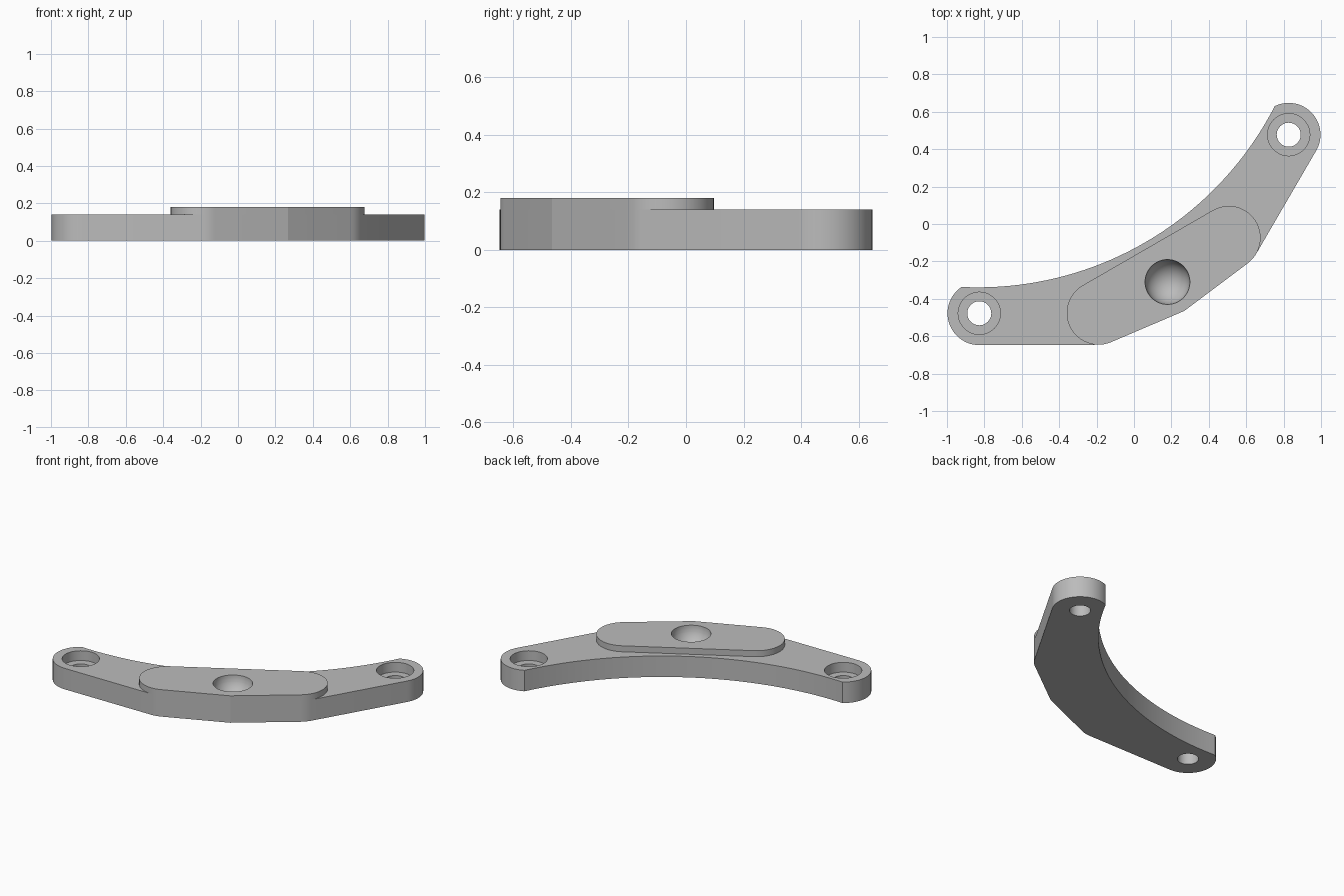
import bpy, bmesh
from math import sin, cos, radians, asin, sqrt
from mathutils import Matrix, Vector

default = bpy.data.objects.get("Cube")
if default:
    bpy.data.objects.remove(default)

TURN = Matrix.Rotation(radians(30), 4, 'Z')
END = (-0.955, 0.0)       # centre of a rounded arm end
PAD = (-0.402, -0.317)    # centre of a rounded pad end
RAD = 0.17
APEX = (0.0, -0.537)
BODY_TOP, PAD_TOP = 0.14, 0.18

grey = bpy.data.materials.new("grey")
grey.use_nodes = True
grey.diffuse_color = (0.5, 0.5, 0.5, 1)
grey.node_tree.nodes["Principled BSDF"].inputs["Base Color"].default_value = (0.5, 0.5, 0.5, 1)


def arc(centre, radius, start, end, steps):
    angles = [radians(start + (end - start) * i / steps) for i in range(steps + 1)]
    return [(centre[0] + radius * cos(a), centre[1] + radius * sin(a)) for a in angles]


def mirrored(points):
    return [(-x, y) for x, y in reversed(points)]


def finish(bm, name):
    bm.transform(TURN)
    bmesh.ops.recalc_face_normals(bm, faces=bm.faces)
    mesh = bpy.data.meshes.new(name)
    bm.to_mesh(mesh)
    bm.free()
    mesh.materials.append(grey)
    obj = bpy.data.objects.new(name, mesh)
    bpy.context.collection.objects.link(obj)
    return obj


def slab(name, outline, low, high):
    bm = bmesh.new()
    face = bm.faces.new([bm.verts.new((x, y, low)) for x, y in outline])
    made = bmesh.ops.extrude_face_region(bm, geom=[face])["geom"]
    verts = [g for g in made if isinstance(g, bmesh.types.BMVert)]
    bmesh.ops.translate(bm, verts=verts, vec=(0, 0, high - low))
    return finish(bm, name)


def drill(name, x, y, radius, low, high):
    return slab(name, arc((x, y), radius, 0, 352.5, 47), low, high)


def cut(obj, cutters):
    bpy.ops.object.select_all(action='DESELECT')
    bpy.context.view_layer.objects.active = obj
    obj.select_set(True)
    for cutter in cutters:
        cutter.hide_render = True
        mod = obj.modifiers.new("cut", 'BOOLEAN')
        mod.operation = 'DIFFERENCE'
        mod.solver = 'EXACT'
        mod.object = cutter
        bpy.ops.object.modifier_apply(modifier=mod.name)
    bpy.ops.object.shade_smooth_by_angle(angle=radians(10))


# Curved arm: rounded ends, shallow pointed outer edge, concave inner edge
half = arc(END, RAD, 94, 240.2, 24) + arc(PAD, RAD, 240.2, 263, 4)
corner = Vector(half[0])
low_v = -0.115
sag = corner.y - low_v
big = (corner.x ** 2 + sag ** 2) / (2 * sag)
spread = asin(-corner.x / big) * 180 / 3.14159265
inner = arc((0, low_v + big), big, 270 + spread, 270 - spread, 40)[1:-1]
arm = slab("curved_arm", half + [APEX] + mirrored(half) + inner, 0, BODY_TOP)

# Raised pad following the outer edge
pad_half = arc(PAD, RAD, 90, 263, 28)
pad = slab("raised_pad", pad_half + [APEX] + mirrored(pad_half), BODY_TOP, PAD_TOP)

# Counterbored screw holes in both ends
holes = []
for side in (-1, 1):
    x = side * END[0]
    holes.append(drill("screw_hole_cutter", x, 0, 0.064, -0.1, 0.3))
    holes.append(drill("counterbore_cutter", x, 0, 0.113, 0.075, 0.3))

# Round socket in the pad
bm = bmesh.new()
bmesh.ops.create_uvsphere(bm, u_segments=48, v_segments=24, radius=0.12,
                          matrix=Matrix.Translation((0, -0.358, PAD_TOP + 0.002)))
socket = finish(bm, "socket_cutter")

cut(arm, holes + [socket])
cut(pad, [socket])
for helper in holes + [socket]:
    bpy.data.objects.remove(helper)
